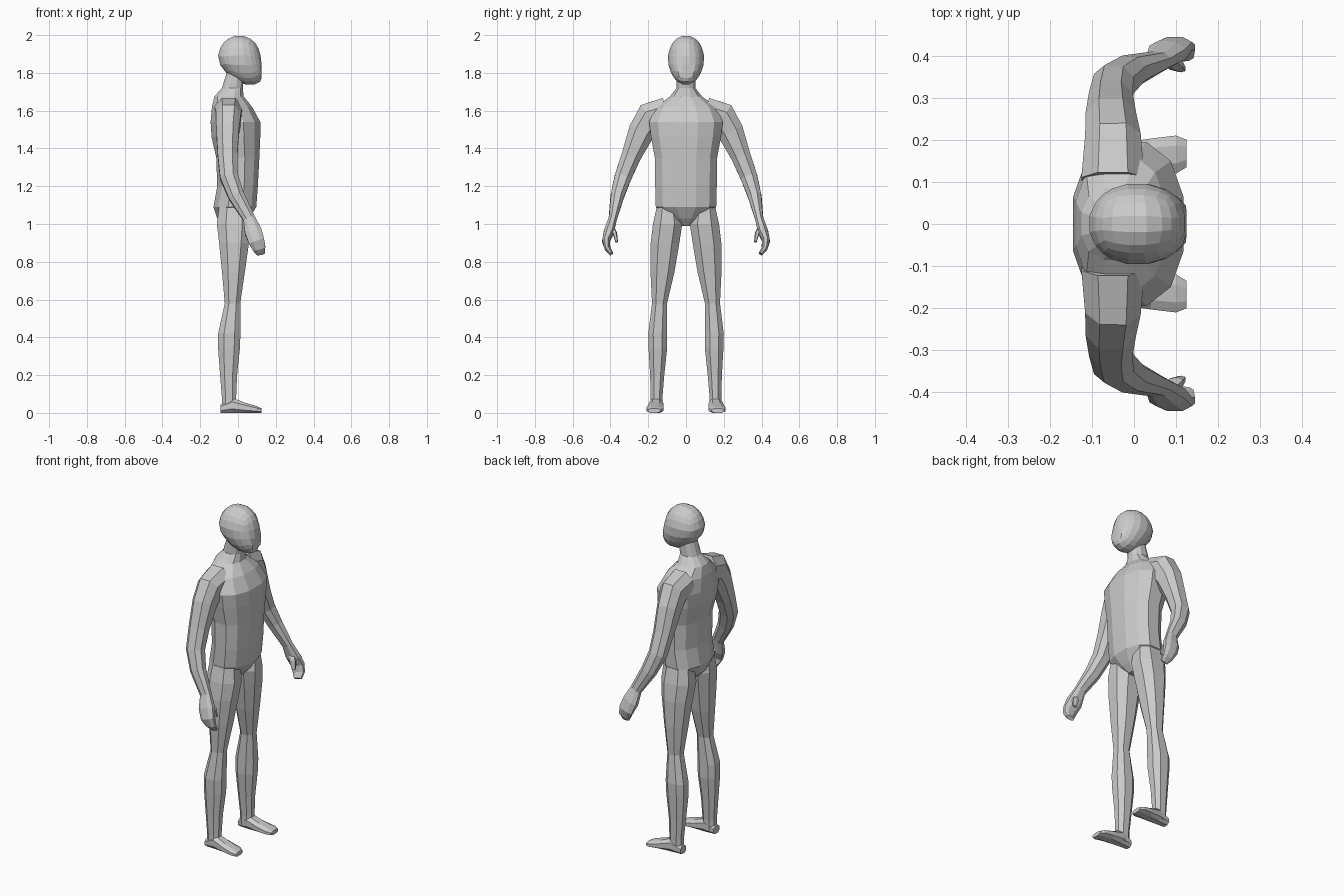
import bpy, bmesh, math
from mathutils import Vector

if "Cube" in bpy.data.objects:
    bpy.data.objects.remove(bpy.data.objects["Cube"])

grey = bpy.data.materials.new("plain grey")
grey.diffuse_color = (0.6, 0.6, 0.6, 1)
grey.use_nodes = True
grey.node_tree.nodes["Principled BSDF"].inputs["Base Color"].default_value = grey.diffuse_color


def finish(bm, name):
    bmesh.ops.recalc_face_normals(bm, faces=bm.faces)
    me = bpy.data.meshes.new(name)
    bm.to_mesh(me)
    bm.free()
    me.materials.append(grey)
    ob = bpy.data.objects.new(name, me)
    bpy.context.collection.objects.link(ob)
    return ob


def ring(c, u, v, n=8, p=0.85):
    """Rounded-square cross-section around c with half axes u and v."""
    pts = []
    for i in range(n):
        a = 2 * math.pi * (i + 0.5) / n
        x, y = math.cos(a), math.sin(a)
        k = 1 / math.cos(math.pi / n)
        x = math.copysign(min(1, abs(x * k) ** p), x)
        y = math.copysign(min(1, abs(y * k) ** p), y)
        pts.append(Vector(c) + Vector(u) * x + Vector(v) * y)
    return pts


def loft(name, rings):
    bm = bmesh.new()
    rows = [[bm.verts.new(p) for p in r] for r in rings]
    n = len(rows[0])
    for a, b in zip(rows, rows[1:]):
        for i in range(n):
            j = (i + 1) % n
            bm.faces.new((a[i], a[j], b[j], b[i]))
    bm.faces.new(rows[0][::-1])
    bm.faces.new(rows[-1])
    return finish(bm, name)


def level(z, x0, x1, y0, y1, n=8, p=0.85):
    return ring(((x0 + x1) / 2, (y0 + y1) / 2, z),
                ((x1 - x0) / 2, 0, 0), (0, (y1 - y0) / 2, 0), n, p)


def tube(name, pts, side, n=8):
    """Limb along a path of (x, y, z, half width, half thickness)."""
    cs = [Vector((x, y * side, z)) for x, y, z, a, b in pts]
    rings = []
    for i, c in enumerate(cs):
        t = (cs[min(i + 1, len(cs) - 1)] - cs[max(i - 1, 0)]).normalized()
        u = Vector((1, 0, 0))
        u = (u - t * u.dot(t)).normalized()
        rings.append(ring(c, u * pts[i][3], t.cross(u) * pts[i][4], n))
    return loft(name, rings)


# torso and neck: z, back x, front x, half width
TORSO = [(0.99, -0.07, 0.025, 0.03), (1.03, -0.11, 0.06, 0.09),
         (1.09, -0.13, 0.097, 0.16), (1.2, -0.11, 0.105, 0.163),
         (1.35, -0.115, 0.113, 0.165), (1.46, -0.14, 0.118, 0.185),
         (1.54, -0.145, 0.118, 0.195), (1.62, -0.138, 0.075, 0.16),
         (1.675, -0.125, 0.03, 0.085), (1.72, -0.085, 0.025, 0.05),
         (1.80, -0.06, 0.035, 0.048)]
body = loft("body", [level(z, a, b, -w, w, 12) for z, a, b, w in TORSO])

# legs: z, back x, front x, inner y, outer y
LEG = [(1.09, -0.10, 0.06, 0.04, 0.155), (1.0, -0.112, 0.07, 0.02, 0.175),
       (0.9, -0.10, 0.058, 0.035, 0.187), (0.75, -0.085, 0.037, 0.06, 0.188),
       (0.58, -0.07, 0.012, 0.10, 0.18), (0.42, -0.105, 0.013, 0.10, 0.20),
       (0.34, -0.105, 0.01, 0.10, 0.198), (0.2, -0.095, -0.005, 0.115, 0.19),
       (0.08, -0.085, -0.01, 0.125, 0.187), (0.015, -0.085, -0.01, 0.125, 0.187)]
# feet: x, inner y, outer y, top z
FOOT = [(-0.092, 0.13, 0.185, 0.045), (-0.03, 0.122, 0.192, 0.08),
        (0.04, 0.118, 0.203, 0.053), (0.1, 0.12, 0.21, 0.035),
        (0.125, 0.135, 0.2, 0.024)]
# arm running into the curled mitten hand
ARM = [(-0.05, 0.10, 1.585, 0.075, 0.085), (-0.05, 0.19, 1.56, 0.066, 0.085),
       (-0.055, 0.235, 1.49, 0.06, 0.07), (-0.055, 0.29, 1.36, 0.052, 0.052),
       (-0.048, 0.333, 1.25, 0.048, 0.045), (-0.01, 0.363, 1.15, 0.042, 0.036),
       (0.058, 0.387, 1.03, 0.032, 0.022), (0.08, 0.408, 0.96, 0.045, 0.027),
       (0.098, 0.424, 0.91, 0.042, 0.02), (0.112, 0.415, 0.87, 0.034, 0.016),
       (0.12, 0.395, 0.842, 0.022, 0.011)]
THUMB = [(0.075, 0.398, 0.985, 0.018, 0.016), (0.1, 0.376, 0.95, 0.017, 0.012),
         (0.112, 0.367, 0.905, 0.011, 0.007)]

parts = []
for s, tag in ((1, "left"), (-1, "right")):
    parts.append(loft(tag + "_leg", [level(z, a, b, s * i, s * o)
                                     for z, a, b, i, o in LEG]))
    parts.append(loft(tag + "_foot", [
        ring((x, s * (i + o) / 2, h / 2), (0, (o - i) / 2, 0), (0, 0, h / 2))
        for x, i, o, h in FOOT]))
    parts.append(tube(tag + "_arm", ARM, s))
    parts.append(tube(tag + "_thumb", THUMB, s, 6))

# head: rounded cube with the jaw pulled forward
bm = bmesh.new()
bmesh.ops.create_cube(bm, size=2)
bmesh.ops.subdivide_edges(bm, edges=bm.edges, cuts=4, use_grid_fill=True)
for v in bm.verts:
    d = v.co.normalized()
    t = max(0, -d.z)
    v.co = (min(0.125, 0.007 + 0.117 * d.x + 0.06 * t),
            0.099 * d.y * (1 - 0.12 * t), 1.867 + 0.134 * d.z)
head = finish(bm, "head")
parts.append(head)

# weld everything into one skin
bpy.context.view_layer.objects.active = body
for part in parts:
    m = body.modifiers.new(part.name, "BOOLEAN")
    m.operation, m.solver, m.object = "UNION", "EXACT", part
    bpy.ops.object.modifier_apply(modifier=m.name)
    bpy.data.objects.remove(part)
